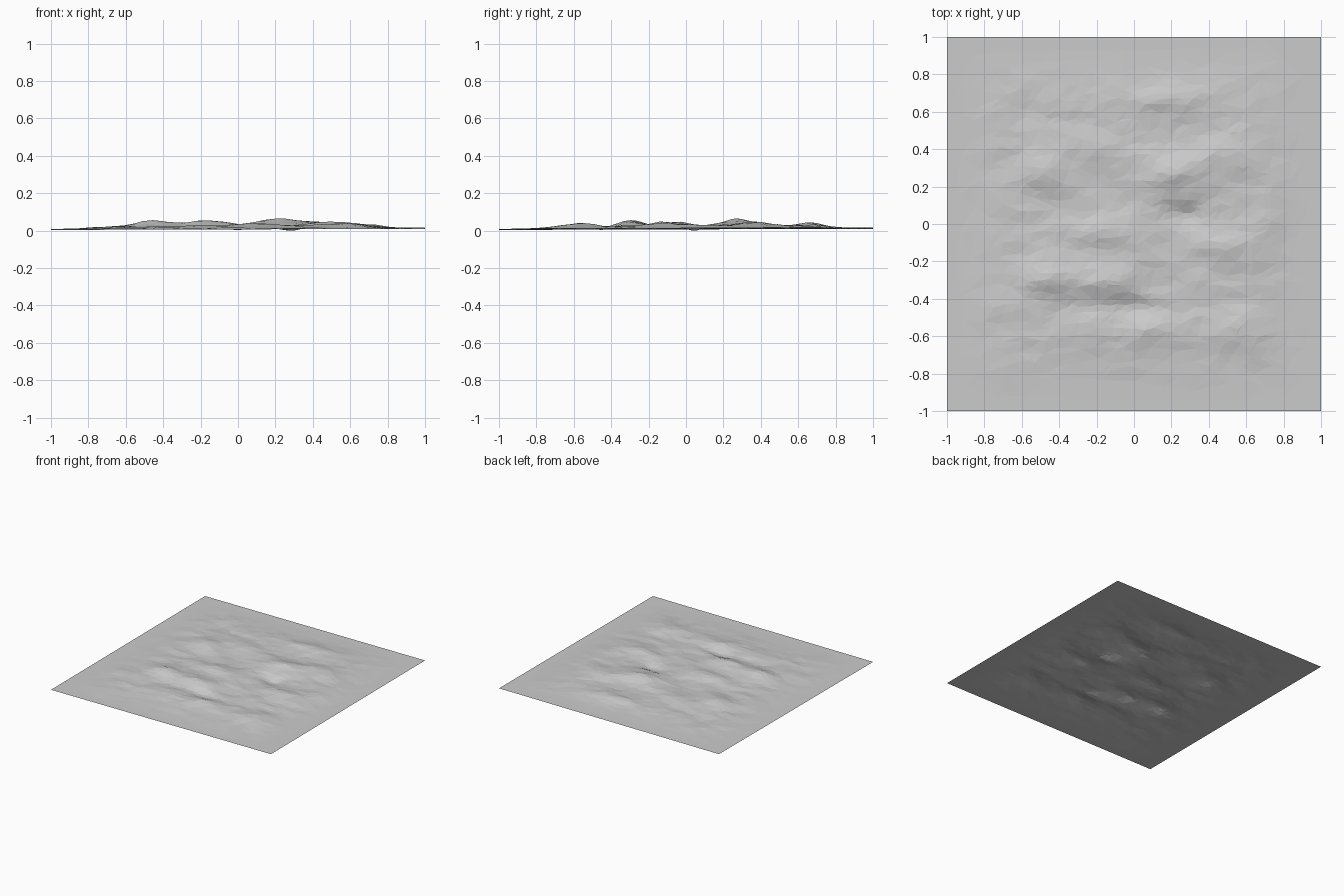
import bpy, bmesh, math, random
from mathutils import Vector, noise

cube = bpy.data.objects.get("Cube")
if cube:
    bpy.data.objects.remove(cube, do_unlink=True)

random.seed(4)
CELLS = 60

# Main hills and hollows: x, y, height, radius along x, radius along y
HILLS = [
    (0.24, 0.26, 0.036, 0.20, 0.12), (0.52, 0.38, 0.022, 0.13, 0.10),
    (-0.47, 0.28, 0.024, 0.14, 0.10), (-0.16, -0.30, 0.034, 0.16, 0.09),
    (-0.15, 0.40, 0.014, 0.22, 0.08), (0.20, 0.68, 0.026, 0.25, 0.08),
    (-0.47, -0.28, 0.032, 0.13, 0.09), (0.05, -0.58, 0.018, 0.22, 0.08),
    (0.50, -0.12, 0.022, 0.18, 0.10), (0.74, 0.10, 0.018, 0.12, 0.20),
    (-0.15, -0.05, 0.028, 0.20, 0.09), (0.55, -0.58, 0.016, 0.20, 0.10),
    (0.28, 0.05, -0.024, 0.10, 0.06), (0.0, -0.45, -0.016, 0.18, 0.05),
]


def smooth(a, b, v):
    t = min(max((v - a) / (b - a), 0), 1)
    return t * t * (3 - 2 * t)


def height(x, y):
    flat = 0.010 + 0.003 * (x + y)
    inner = smooth(0.04, 0.42, 1 - abs(x)) * smooth(0.04, 0.42, 1 - abs(y))
    land = 0.012
    for hx, hy, h, rx, ry in HILLS:
        land += h * math.exp(-((x - hx) / rx) ** 2 - ((y - hy) / ry) ** 2)
    # Ridged roughness, stretched along x
    p = Vector((x * 5 - y, y * 8, 3))
    land += 0.009 * noise.noise(p) + 0.005 * noise.noise(p * 2.2)
    return flat + inner * land


# Uneven grid lifted into hills, with straight outer edges
bm = bmesh.new()
bmesh.ops.create_grid(bm, x_segments=CELLS, y_segments=CELLS, size=1)
for v in bm.verts:
    if not v.is_boundary:
        v.co.x += random.uniform(-0.011, 0.011)
        v.co.y += random.uniform(-0.011, 0.011)
    v.co.z = height(v.co.x, v.co.y)
low = min(v.co.z for v in bm.verts)
for v in bm.verts:
    v.co.z -= low
bmesh.ops.triangulate(bm, faces=bm.faces[:])
mesh = bpy.data.meshes.new("terrain")
bm.to_mesh(mesh)
bm.free()
terrain = bpy.data.objects.new("terrain", mesh)
bpy.context.collection.objects.link(terrain)

# Coarse irregular facets
facets = terrain.modifiers.new("facets", "DECIMATE")
facets.ratio = 0.28

# Plain grey ground
grey = bpy.data.materials.new("ground grey")
grey.use_nodes = True
color = (0.6, 0.6, 0.6, 1)
grey.diffuse_color = color
grey.node_tree.nodes["Principled BSDF"].inputs["Base Color"].default_value = color
mesh.materials.append(grey)
